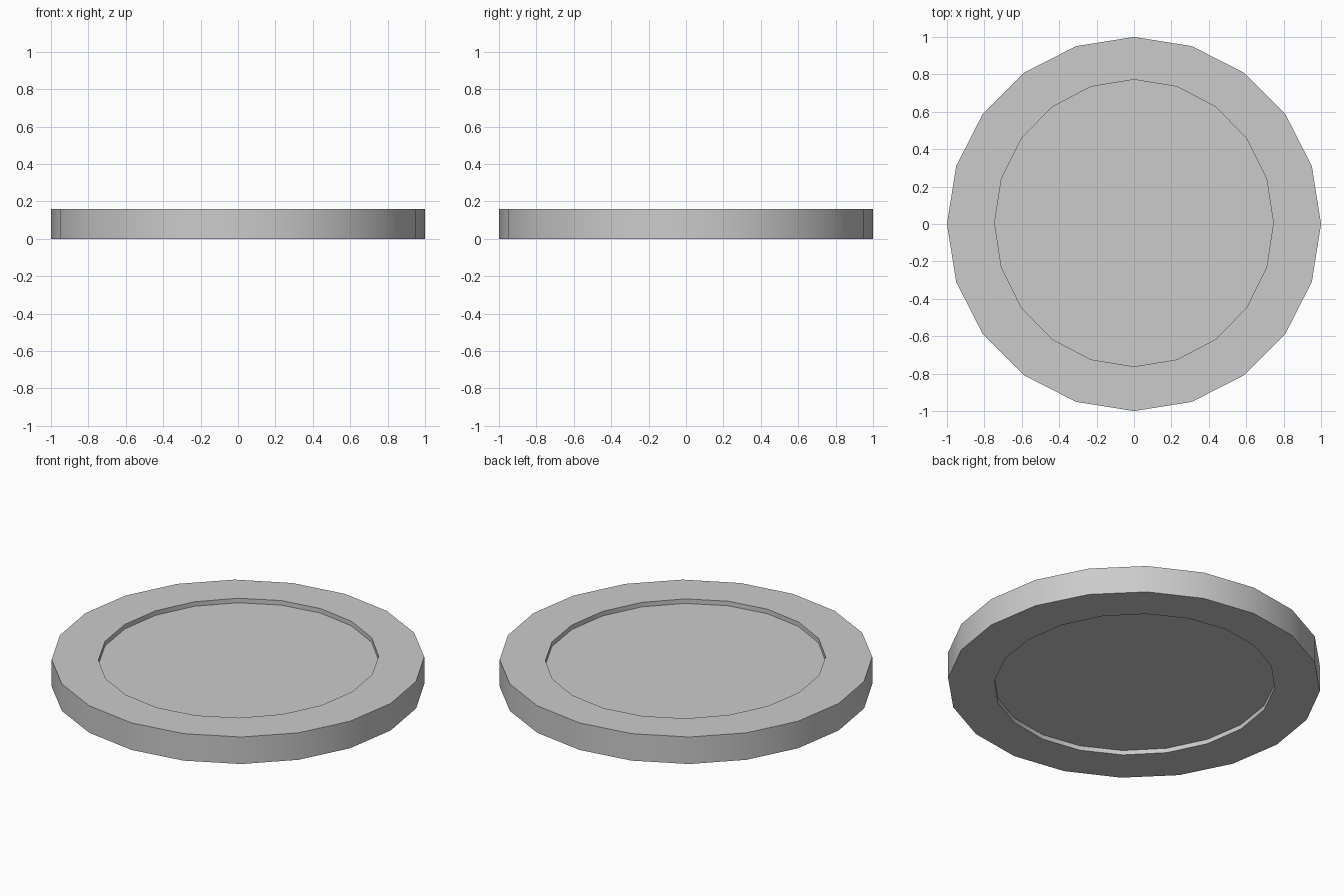
import bpy, bmesh, math

if "Cube" in bpy.data.objects:
    bpy.data.objects.remove(bpy.data.objects["Cube"])

SIDES = 20
HEIGHT = 0.16
RECESS = 0.027

bm = bmesh.new()


def ring(rx, ry, z, cy=0.0):
    step = 2 * math.pi / SIDES
    return [bm.verts.new((rx * math.cos(i * step), cy + ry * math.sin(i * step), z))
            for i in range(SIDES)]


# Rings from the lower recess floor, round the rim, to the upper recess floor
rings = [
    ring(0.745, 0.767, RECESS, 0.005),
    ring(0.745, 0.767, 0, 0.005),
    ring(1, 1, 0),
    ring(1, 1, HEIGHT),
    ring(0.745, 0.767, HEIGHT, 0.005),
    ring(0.745, 0.767, HEIGHT - RECESS, 0.005),
]
for a, b in zip(rings, rings[1:]):
    for i in range(SIDES):
        j = (i + 1) % SIDES
        bm.faces.new((a[i], a[j], b[j], b[i]))

# Recess floors
bm.faces.new(rings[0][::-1])
bm.faces.new(rings[-1])
bmesh.ops.recalc_face_normals(bm, faces=bm.faces)

mesh = bpy.data.meshes.new("recessed_disc")
bm.to_mesh(mesh)
bm.free()
disc = bpy.data.objects.new("recessed_disc", mesh)
bpy.context.collection.objects.link(disc)

# Smooth rim with sharp top and bottom edges
bpy.context.view_layer.objects.active = disc
disc.select_set(True)
bpy.ops.object.shade_smooth_by_angle(angle=math.radians(30))
